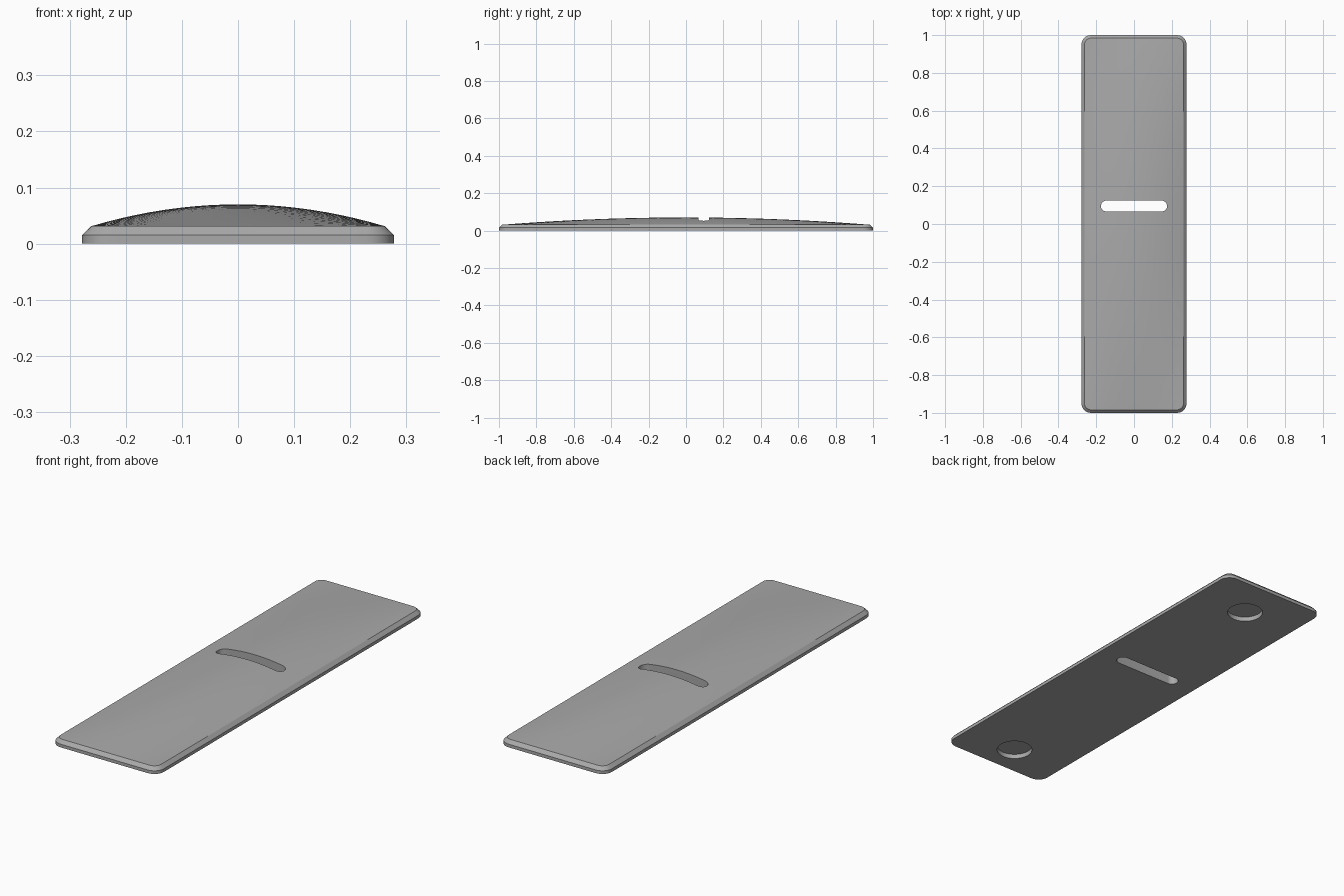
import bpy
import bmesh
from math import sin, cos, pi, radians

if "Cube" in bpy.data.objects:
    bpy.data.objects.remove(bpy.data.objects["Cube"])

HALF_W, HALF_L, CORNER, BEVEL = 0.278, 1.0, 0.05, 0.016
RIM_Z, EDGE_Z, RISE = 0.015, 0.031, 0.039
COLUMNS, ROWS, ARC = 20, 28, 6

grey = bpy.data.materials.new("plain_grey")
grey.use_nodes = True
grey.diffuse_color = (0.4, 0.4, 0.4, 1)
grey.node_tree.nodes["Principled BSDF"].inputs["Base Color"].default_value = grey.diffuse_color


def new_object(name, bm):
    bmesh.ops.recalc_face_normals(bm, faces=bm.faces)
    mesh = bpy.data.meshes.new(name)
    bm.to_mesh(mesh)
    bm.free()
    mesh.materials.append(grey)
    obj = bpy.data.objects.new(name, mesh)
    bpy.context.collection.objects.link(obj)
    return obj


def outline_rows(radius):
    """Half-width and y of each row across a rounded rectangle."""
    cx, cy = HALF_W - CORNER, HALF_L - CORNER
    arc = [(cx + radius * cos(a), cy + radius * sin(a))
           for a in (pi / 2 * k / ARC for k in range(ARC + 1))]
    middle = [(cx + radius, cy * (2 * k / ROWS - 1)) for k in range(1, ROWS)]
    return [(w, -y) for w, y in reversed(arc)] + middle + arc


def grid(radius):
    return [[(w * (2 * j / COLUMNS - 1), y) for j in range(COLUMNS + 1)]
            for w, y in outline_rows(radius)]


def border(g):
    """Walk once around the edge of a grid."""
    return (g[0] + [r[-1] for r in g[1:-1]] + g[-1][::-1]
            + [r[0] for r in g[-2:0:-1]])


def dome(x, y):
    u, v = x / (HALF_W - BEVEL), y / (HALF_L - BEVEL)
    return EDGE_Z + RISE * max(0, 1 - u * u) * max(0, 1 - v * v)


# Domed plate with vertical rim and bevelled edge
bm = bmesh.new()
top = [[bm.verts.new((x, y, dome(x, y))) for x, y in row]
       for row in grid(CORNER - BEVEL)]
for a, b in zip(top, top[1:]):
    for j in range(COLUMNS):
        bm.faces.new((a[j], a[j + 1], b[j + 1], b[j]))
edge = border(grid(CORNER))
rim = [bm.verts.new((x, y, RIM_Z)) for x, y in edge]
base = [bm.verts.new((x, y, 0)) for x, y in edge]
for upper, lower in ((border(top), rim), (rim, base)):
    for k in range(len(upper)):
        bm.faces.new((upper[k - 1], upper[k], lower[k], lower[k - 1]))
bm.faces.new(base)
plate = new_object("domed_plate", bm)


def cutter(name, y, radius, reach, z_top):
    """Upright capsule prism; reach 0 gives a round hole."""
    bm = bmesh.new()
    steps = 16
    pts = []
    for side in (1, -1):
        for k in range(steps + (reach > 0)):
            a = pi * k / steps - pi / 2
            pts.append((side * (reach + radius * cos(a)), y + side * radius * sin(a)))
    low = bm.faces.new([bm.verts.new((px, py, -0.1)) for px, py in pts])
    ext = bmesh.ops.extrude_face_region(bm, geom=[low])
    for v in ext["geom"]:
        if isinstance(v, bmesh.types.BMVert):
            v.co.z = z_top
    obj = new_object(name, bm)
    obj.hide_render = True
    return obj


# Through slot and two blind round recesses underneath
bpy.context.view_layer.objects.active = plate
plate.select_set(True)
for cut in (cutter("slot_cutter", 0.095, 0.029, 0.146, 0.2),
            cutter("front_recess_cutter", -0.85, 0.08, 0, 0.022),
            cutter("back_recess_cutter", 0.79, 0.08, 0, 0.022)):
    mod = plate.modifiers.new(cut.name, "BOOLEAN")
    mod.operation = "DIFFERENCE"
    mod.solver = "EXACT"
    mod.object = cut
    bpy.ops.object.modifier_apply(modifier=mod.name)
    bpy.data.objects.remove(cut)

bpy.ops.object.shade_smooth_by_angle(angle=radians(25))
